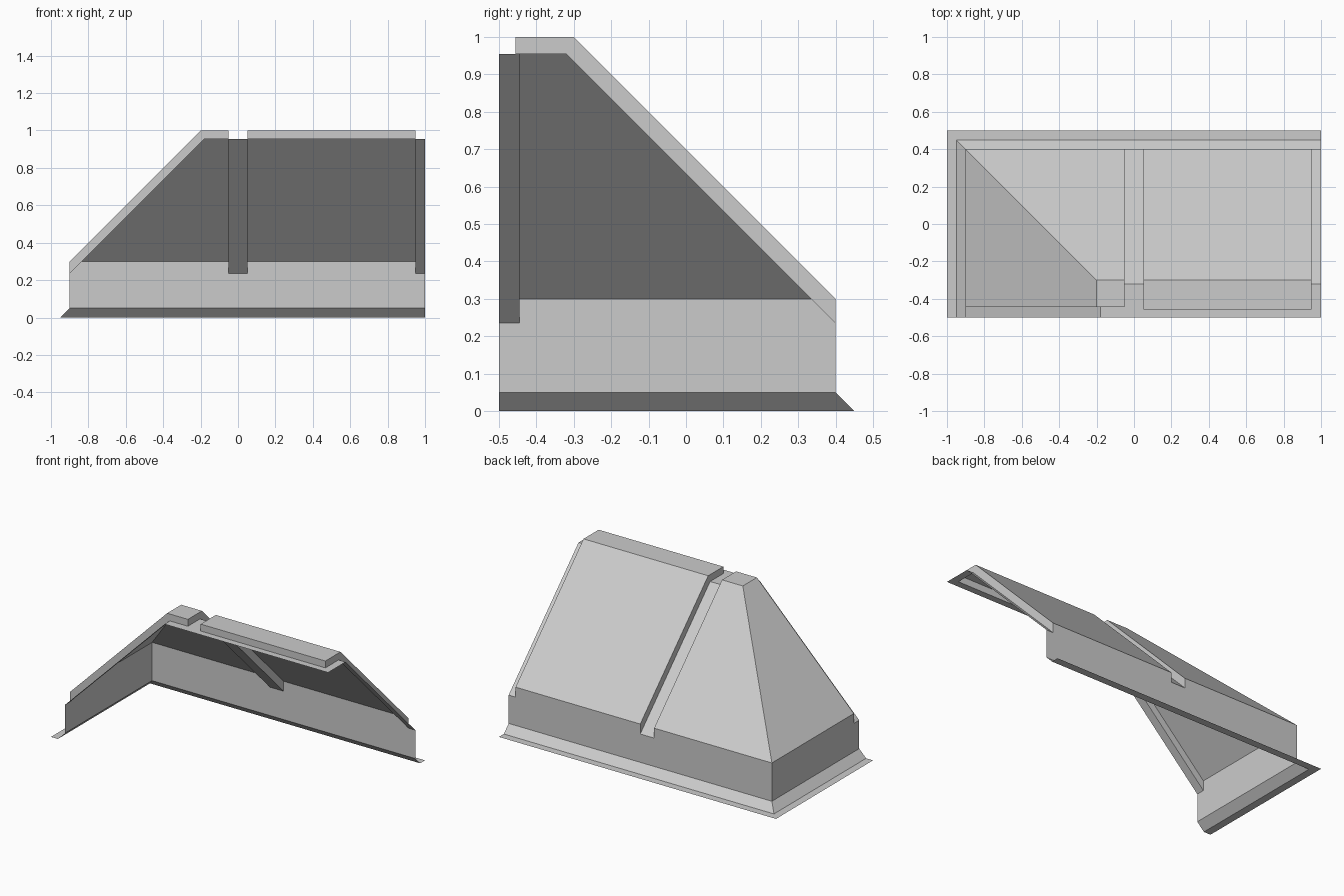
import bpy, bmesh
from mathutils import Vector

if "Cube" in bpy.data.objects:
    bpy.data.objects.remove(bpy.data.objects["Cube"])

# Key dimensions
R, F = 1.0, -0.5             # open right and front ends
WX, WY = -0.9, 0.4           # wall planes
EAVE, TOP = 0.3, 1.0         # raised panel heights
GE, GT = 0.235, 0.955        # recessed channel heights
RX, RY = -0.2, -0.3          # panel ridge corner
GX, GY = -0.18, -0.32        # channel ridge corner
LF, PF = -0.445, -0.456      # front ends of left and right panels
A, B, C = -0.05, 0.05, 0.95  # channel sides


def sheet(name, polys, inside):
    """Open shell whose faces point away from an inside point."""
    bm = bmesh.new()
    for poly in polys:
        bm.faces.new([bm.verts.new(p) for p in poly])
    bmesh.ops.remove_doubles(bm, verts=bm.verts, dist=1e-4)
    bm.normal_update()
    for f in bm.faces:
        if f.normal.dot(f.calc_center_median() - Vector(inside)) < 0:
            f.normal_flip()
    me = bpy.data.meshes.new(name)
    bm.to_mesh(me)
    bm.free()
    bpy.context.collection.objects.link(bpy.data.objects.new(name, me))


def side(x, front):
    """Step between a raised panel and a channel running up the back slope."""
    return [(x, y, z) for y, z in ((WY, EAVE), (RY, TOP), (front, TOP),
                                   (front, GT), (GY, GT), (WY, GE))]


# Flange and sloping skirt, swept round the corner
rings = [(-1, 0.5, 0), (-0.95, 0.45, 0), (WX, WY, 0.05)]
polys = []
for (x0, y0, z0), (x1, y1, z1) in zip(rings, rings[1:]):
    polys.append([(x0, y0, z0), (R, y0, z0), (R, y1, z1), (x1, y1, z1)])
    polys.append([(x0, y0, z0), (x0, F, z0), (x1, F, z1), (x1, y1, z1)])
sheet("base_skirt", polys, (0.5, -0.4, -5))

# Upright walls, notched where the channels meet them
back = [(WX, 0.05), (R, 0.05), (R, GE), (C, GE), (C, EAVE), (B, EAVE),
        (B, GE), (A, GE), (A, EAVE), (WX, EAVE)]
left = [(WY, 0.05), (F, 0.05), (F, GE), (LF, GE), (LF, EAVE), (WY, EAVE)]
sheet("lower_walls", [[(x, WY, z) for x, z in back],
                      [(WX, y, z) for y, z in left]], (0.5, -0.4, 0.1))

# Raised roof panel on the right
sheet("right_roof_panel", [
    [(B, WY, EAVE), (C, WY, EAVE), (C, RY, TOP), (B, RY, TOP)],
    [(B, RY, TOP), (C, RY, TOP), (C, PF, TOP), (B, PF, TOP)],
    [(B, PF, TOP), (C, PF, TOP), (C, PF, GT), (B, PF, GT)],
    side(B, PF), side(C, PF)], (0.5, -0.2, 0.5))

# Raised hipped corner panel on the left
sheet("hipped_roof_panel", [
    [(WX, WY, EAVE), (A, WY, EAVE), (A, RY, TOP), (RX, RY, TOP)],
    [(WX, WY, EAVE), (RX, RY, TOP), (RX, LF, TOP), (WX, LF, EAVE)],
    [(RX, RY, TOP), (A, RY, TOP), (A, LF, TOP), (RX, LF, TOP)],
    [(WX, LF, EAVE), (RX, LF, TOP), (A, LF, TOP), (A, LF, GT),
     (GX, LF, GT), (WX, LF, GE)],
    side(A, LF)], (-0.4, -0.3, 0.3))

# Recessed channel floors between the panels
polys = [[(a, WY, GE), (b, WY, GE), (b, GY, GT), (a, GY, GT)]
         for a, b in ((A, B), (C, R))]
polys.append([(WX, F, GE), (WX, LF, GE), (GX, LF, GT), (GX, F, GT)])
polys.append([(x, y, GT) for x, y in (
    (GX, F), (R, F), (R, GY), (C, GY), (C, PF), (B, PF), (B, GY),
    (A, GY), (A, LF), (GX, LF))])
sheet("roof_channels", polys, (1, -0.5, -1))
